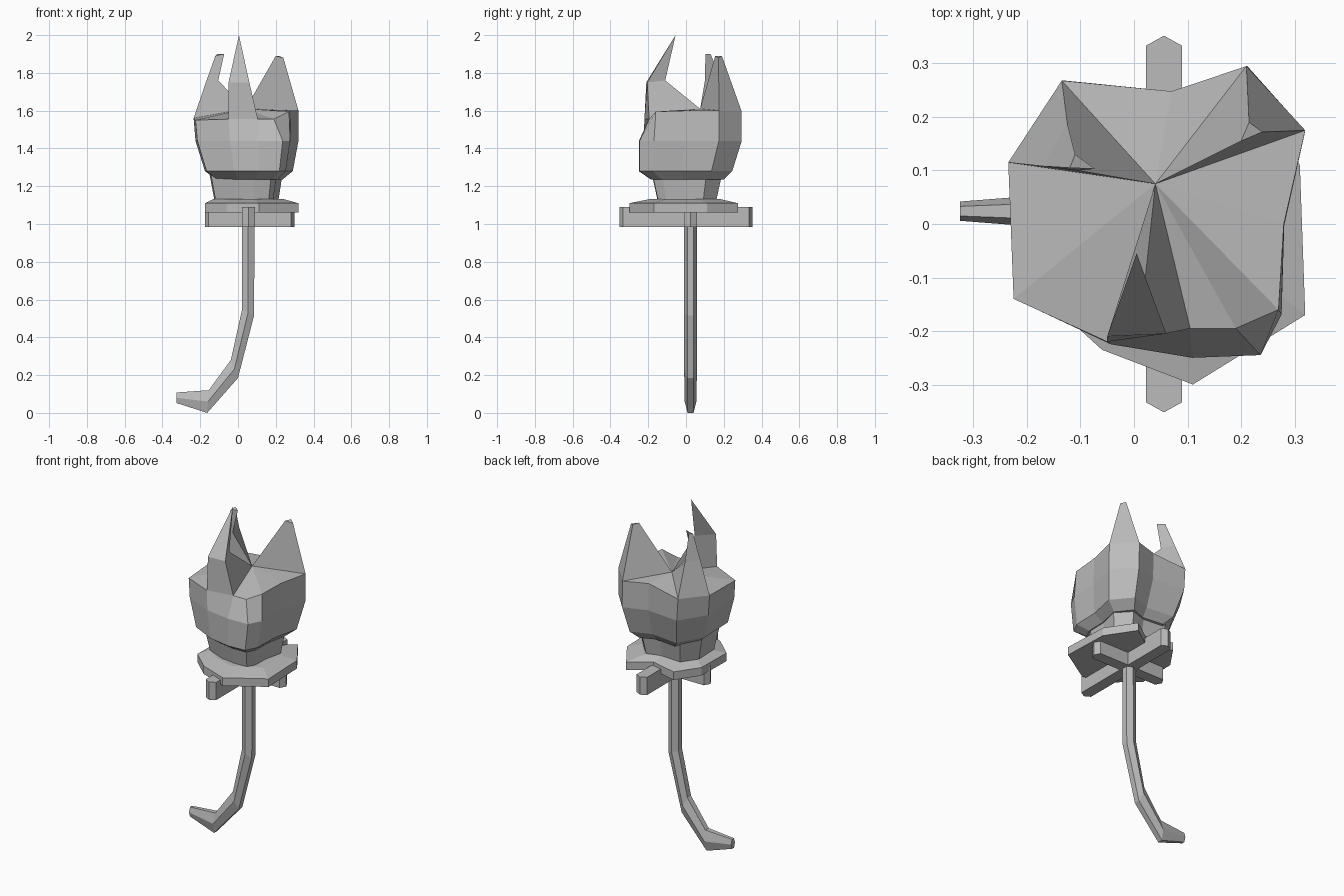
import bpy, bmesh, math
from mathutils import Vector

old = bpy.data.objects.get("Cube")
if old:
    bpy.data.objects.remove(old, do_unlink=True)

grey = bpy.data.materials.new("plain_grey")
grey.use_nodes = True
COL = (0.5, 0.5, 0.5, 1)
grey.diffuse_color = COL
grey.node_tree.nodes["Principled BSDF"].inputs["Base Color"].default_value = COL


def loft(name, rings, apex=None):
    """Skin matching rings; close the end with a cap or a fan to an apex."""
    bm = bmesh.new()
    vs = [[bm.verts.new(p) for p in ring] for ring in rings]
    n = len(vs[0])
    for a, b in zip(vs, vs[1:]):
        for i in range(n):
            j = (i + 1) % n
            bm.faces.new((a[i], a[j], b[j], b[i]))
    bm.faces.new(vs[0][::-1])
    if apex:
        tip = bm.verts.new(apex)
        for i in range(n):
            bm.faces.new((vs[-1][i], vs[-1][(i + 1) % n], tip))
    else:
        bm.faces.new(vs[-1])
    bmesh.ops.recalc_face_normals(bm, faces=bm.faces)
    mesh = bpy.data.meshes.new(name)
    bm.to_mesh(mesh)
    bm.free()
    mesh.materials.append(grey)
    ob = bpy.data.objects.new(name, mesh)
    bpy.context.collection.objects.link(ob)
    return ob


def fit(points, x0, x1, y0, y1, z):
    """Stretch an outline into a box in x and y at height z."""
    xs, ys = [p[0] for p in points], [p[1] for p in points]
    ax, ay = min(xs), min(ys)
    sx, sy = (x1 - x0) / (max(xs) - ax), (y1 - y0) / (max(ys) - ay)
    return [(x0 + (p[0] - ax) * sx, y0 + (p[1] - ay) * sy, z) for p in points]


# Head: faceted bowl with a roof fanning out from one point
crown = (0.04, 0.075, 1.61)
rim = [(0.28, 0, 1.6), (0.32, 0.175, 1.6), (0.21, 0.295, 1.595), (0.07, 0.248, 1.6),
       (-0.135, 0.268, 1.57), (-0.235, 0.115, 1.56), (-0.225, -0.14, 1.55),
       (-0.05, -0.22, 1.555), (0.105, -0.195, 1.555), (0.19, -0.195, 1.555),
       (0.27, -0.16, 1.595)]
belly = rim[:8] + [(0.105, -0.245, 0), (0.235, -0.24, 0), (0.275, -0.165, 0)]
loft("head", [fit(belly, -0.115, 0.235, -0.185, 0.2, 1.235),
              fit(belly, -0.175, 0.29, -0.25, 0.245, 1.28),
              fit(belly, -0.225, 0.32, -0.25, 0.295, 1.44),
              rim], crown)

# Horns: three-sided, sharing the crown point
loft("front_horn", [[rim[7], rim[8], crown],
                    [(-0.05, -0.21, 1.75), (0.06, -0.205, 1.75), (0.02, -0.11, 1.76)]],
     (0.005, -0.055, 2.0))
loft("right_horn", [[rim[4], rim[5], crown],
                    [(-0.125, 0.19, 1.75), (-0.17, 0.108, 1.75), (-0.105, 0.1, 1.76)],
                    [(-0.11, 0.13, 1.9), (-0.12, 0.105, 1.89), (-0.073, 0.103, 1.9)]])
loft("left_horn", [[rim[1], rim[2], crown],
                   [(0.24, 0.172, 1.88), (0.215, 0.19, 1.89), (0.2, 0.155, 1.89)]])

# Neck between collar and head
loft("neck", [fit(belly, -0.12, 0.21, -0.145, 0.155, 1.1),
              fit(belly, -0.15, 0.235, -0.18, 0.19, 1.26)])

# Collar: irregular plate with a notch at the back
collar = [(0.32, -0.17), (0.31, 0.11), (0.2, 0.275), (0.08, 0.19), (-0.08, 0.23),
          (-0.17, 0.1), (-0.175, -0.13), (-0.06, -0.235), (0.11, -0.3)]
loft("collar", [[(x, y, 1.062) for x, y in collar],
                [(x, y, 1.11) for x, y in collar],
                fit(collar, -0.13, 0.24, -0.19, 0.18, 1.132)])

# Crossed bars with pointed ends
def bar(name, centre, half, angle):
    w, tip = 0.034, 0.019
    plan = [(half, 0), (half - tip, w), (-half + tip, w),
            (-half, 0), (-half + tip, -w), (half - tip, -w)]
    c, s = math.cos(angle), math.sin(angle)
    loft(name, [[(centre[0] + x * c - y * s, centre[1] + x * s + y * c, z)
                 for x, y in plan] for z in (0.985, 1.09)])

bar("long_bar", (0.056, 0.0), 0.352, math.pi / 2)
bar("short_bar", (0.062, 0.023), 0.238, 0)

# Handle: bent six-sided rod; each row is inner x,z, outer x,z and half depth
rows = [(0.021, 1.09, 0.088, 1.09, 0.034), (0.021, 0.545, 0.085, 0.515, 0.034),
        (-0.038, 0.28, 0.0, 0.185, 0.034), (-0.155, 0.12, -0.163, 0.0, 0.031),
        (-0.325, 0.108, -0.325, 0.052, 0.018)]
rings = []
for x0, z0, x1, z1, d in rows:
    a, b = Vector((x0, 0.024, z0)), Vector((x1, 0.024, z1))
    m, y = (a + b) / 2, Vector((0, d, 0))
    rings.append([a - y / 2, m - y, b - y / 2, b + y / 2, m + y, a + y / 2])
loft("handle", rings)
